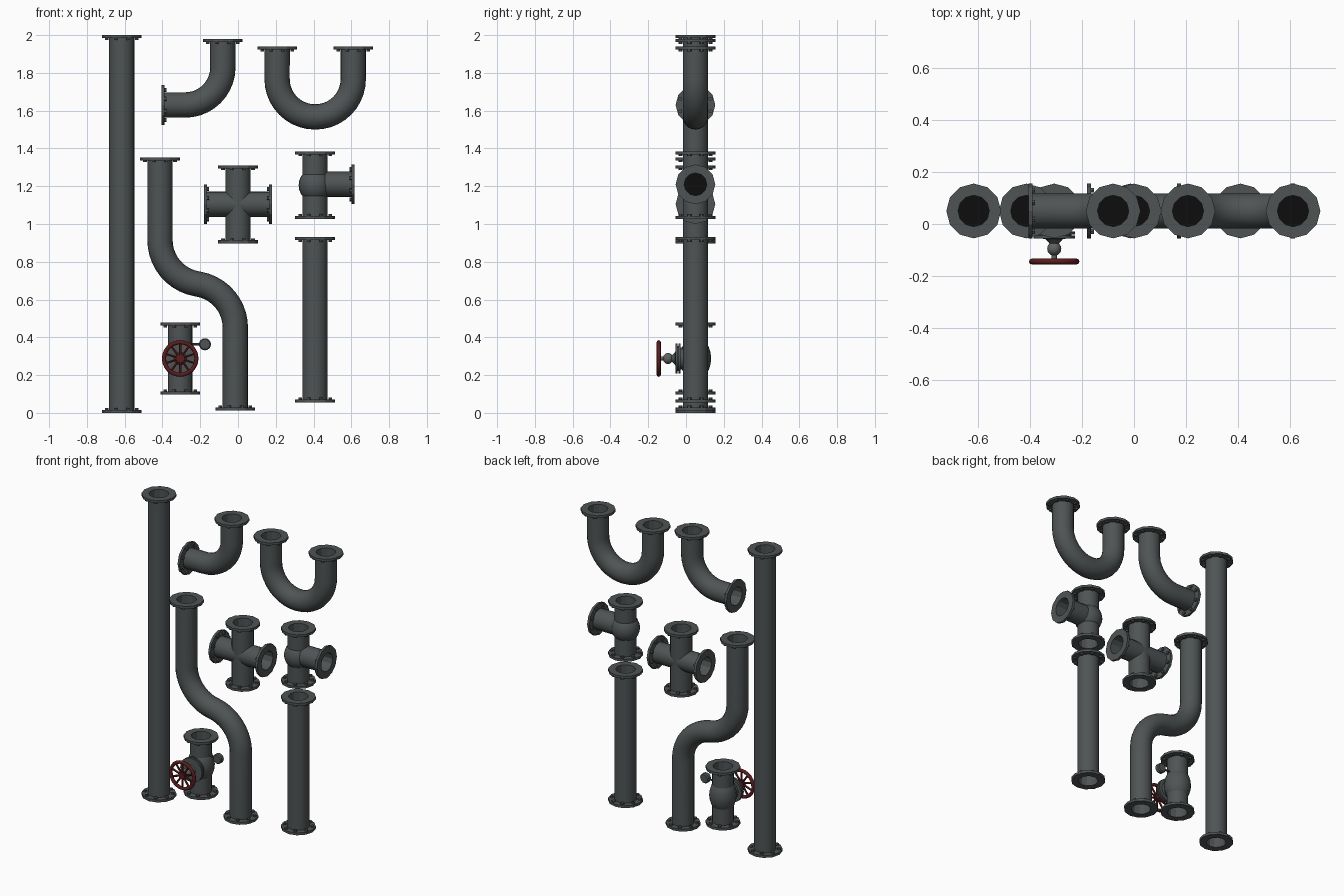
import bpy, bmesh, math
from mathutils import Vector, Matrix

if "Cube" in bpy.data.objects:
    bpy.data.objects.remove(bpy.data.objects["Cube"])

Y0 = 0.05        # all pipes lie in this plane
PIPE_R = 0.067


def material(name, rgb):
    m = bpy.data.materials.new(name)
    m.diffuse_color = (*rgb, 1)
    m.use_nodes = True
    m.node_tree.nodes["Principled BSDF"].inputs["Base Color"].default_value = m.diffuse_color
    return m


GREY = material("pipe_grey", (0.078, 0.088, 0.089))
DARK = material("bore_black", (0.004, 0.004, 0.004))
STEEL = material("stem_steel", (0.12, 0.125, 0.125))
RED = material("wheel_red", (0.105, 0.012, 0.014))


def finish(bm, name, mats, angle):
    bmesh.ops.remove_doubles(bm, verts=bm.verts, dist=1e-5)
    bmesh.ops.recalc_face_normals(bm, faces=bm.faces)
    me = bpy.data.meshes.new(name)
    bm.to_mesh(me)
    bm.free()
    for m in mats:
        me.materials.append(m)
    me.shade_smooth()
    me.set_sharp_from_angle(angle=math.radians(angle))
    ob = bpy.data.objects.new(name, me)
    bpy.context.collection.objects.link(ob)
    return ob


def frame(origin, direction):
    q = Vector(direction).to_track_quat('Z', 'Y')
    return Matrix.Translation(origin) @ q.to_matrix().to_4x4()


def skin(bm, rings, dark=()):
    n = len(rings[0])
    for i in range(len(rings) - 1):
        for k in range(n):
            j = (k + 1) % n
            f = bm.faces.new((rings[i][k], rings[i][j], rings[i + 1][j], rings[i + 1][k]))
            f.material_index = 1 if i in dark else 0


def revolve(bm, profile, mat, n, dark=()):
    rings = []
    for r, h in profile:
        rings.append([bm.verts.new(mat @ Vector((r * math.cos(2 * math.pi * k / n),
                                                 r * math.sin(2 * math.pi * k / n), h)))
                      for k in range(n)])
    skin(bm, rings, dark)


def lathe(name, profile, origin, direction, n=16, mats=(GREY,), angle=35):
    bm = bmesh.new()
    revolve(bm, profile, frame(origin, direction), n)
    return finish(bm, name, mats, angle)


def rod(name, a, b, r, mat, n=10):
    a, b = Vector(a), Vector(b)
    length = (b - a).length
    return lathe(name, [(0, 0), (r, 0), (r, length), (0, length)], a, b - a, n, (mat,), 40)


def ball(name, center, r, half, mat=GREY):
    # spheroid stretched along z
    prof = [(r * math.sin(math.pi * i / 12), -half * math.cos(math.pi * i / 12)) for i in range(13)]
    prof[0], prof[-1] = (0, -half), (0, half)
    return lathe(name, prof, center, (0, 0, 1), 20, (mat,), 45)


def flange(name, origin, inward):
    # open-mouthed plate with bore, plus a ring of bolt heads on its inner side
    bm = bmesh.new()
    m = frame(origin, inward)
    prof = [(0, 0.1), (0.06, 0.1), (0.06, 0), (0.105, 0), (0.105, 0.016),
            (0.064, 0.016), (0.064, 0.104), (0, 0.104)]
    revolve(bm, prof, m, 12, dark=(0,))
    for k in range(8):
        a = math.pi * (k + 0.5) / 4
        p = Matrix.Translation((0.086 * math.cos(a), 0.086 * math.sin(a), 0.0205))
        bmesh.ops.create_cone(bm, cap_ends=True, segments=6, radius1=0.011, radius2=0.011,
                              depth=0.011, matrix=m @ p)
    return finish(bm, name, (GREY, DARK), 25)


def fillet(pts, radius, n=10):
    out = [pts[0]]
    for a, b, c in zip(pts, pts[1:], pts[2:]):
        u, v = (a - b).normalized(), (c - b).normalized()
        ang = u.angle(v)
        center = b + (u + v).normalized() * (radius / math.sin(ang / 2))
        e1 = (b + u * (radius / math.tan(ang / 2)) - center).normalized()
        for k in range(n + 1):
            th = (math.pi - ang) * k / n
            out.append(center + radius * (e1 * math.cos(th) - u * math.sin(th)))
    return out + [pts[-1]]


def pipe(name, xz, bend=0.0, r=PIPE_R, ends=(True, True), n=20):
    # tube swept along a filleted path, with a flange on each chosen end
    pts = [Vector((x, Y0, z)) for x, z in xz]
    d0, d1 = (pts[1] - pts[0]).normalized(), (pts[-2] - pts[-1]).normalized()
    if ends[0]:
        flange(name + "_flange_a", pts[0], d0)
    if ends[1]:
        flange(name + "_flange_b", pts[-1], d1)
    pts[0] = pts[0] + d0 * 0.01
    pts[-1] = pts[-1] + d1 * 0.01
    path = fillet(pts, bend) if bend else pts
    bm = bmesh.new()
    side = Vector((0, 1, 0))
    rings = []
    for i, p in enumerate(path):
        t = Vector((0, 0, 0))
        if i > 0:
            t += (p - path[i - 1]).normalized()
        if i < len(path) - 1:
            t += (path[i + 1] - p).normalized()
        nrm = side.cross(t.normalized())
        rings.append([bm.verts.new(p + r * (nrm * math.cos(2 * math.pi * k / n)
                                            + side * math.sin(2 * math.pi * k / n)))
                      for k in range(n)])
    skin(bm, rings)
    return finish(bm, name, (GREY,), 35)


# straight pipes
pipe("long_pipe", [(-0.615, 0), (-0.615, 2.0)])
pipe("short_pipe", [(0.408, 0.056), (0.408, 0.93)])

# bent pipes
pipe("elbow_pipe", [(-0.405, 1.63), (-0.08, 1.63), (-0.08, 1.98)], 0.2)
pipe("u_bend_pipe", [(0.207, 1.94), (0.207, 1.567), (0.61, 1.567), (0.61, 1.94)], 0.2)
pipe("s_bend_pipe", [(-0.413, 1.353), (-0.413, 0.72), (-0.014, 0.645), (-0.014, 0.013)], 0.235)

# four-way cross
pipe("cross_vertical", [(0, 0.898), (0, 1.311)])
pipe("cross_horizontal", [(-0.18, 1.105), (0.18, 1.105)])

# tee with a swollen body
pipe("tee_body", [(0.408, 1.026), (0.408, 1.385)])
pipe("tee_branch", [(0.408, 1.21), (0.617, 1.21)], ends=(False, True))
ball("tee_bulge", (0.408, Y0, 1.205), 0.087, 0.09)

# valve body
VX, VZ = -0.306, 0.288
pipe("valve_body", [(VX, 0.098), (VX, 0.479)], r=0.065)
ball("valve_bulge", (VX, Y0, VZ), 0.083, 0.115)

# bonnet: neck, two plates with a gap, tapered gland (heights run towards the front)
lathe("valve_bonnet", [(0, 0), (0.058, 0), (0.058, 0.079), (0.08, 0.079), (0.08, 0.09),
                       (0.066, 0.09), (0.066, 0.095), (0.08, 0.095), (0.08, 0.105),
                       (0.034, 0.107), (0.02, 0.122), (0.016, 0.135), (0, 0.135)],
      (VX, Y0, VZ), (0, -1, 0), 16, (GREY,), 25)
ball("stem_joint", (VX, -0.095, VZ), 0.027, 0.029, STEEL)
rod("valve_stem", (VX, -0.07, VZ), (VX, -0.15, VZ), 0.011, STEEL)

# handwheel: rim, hub and ten spokes
WY = -0.144
rim = []
for i in range(9):
    a = 2 * math.pi * i / 8
    rim.append((0.086 + 0.011 * math.cos(a), 0.011 * math.sin(a)))
lathe("wheel_rim", rim, (VX, WY, VZ), (0, -1, 0), 24, (RED,), 50)
rod("wheel_hub", (VX, -0.132, VZ), (VX, -0.155, VZ), 0.022, RED, 12)
for k in range(10):
    a = 2 * math.pi * (k + 0.5) / 10
    d = Vector((math.cos(a), 0, math.sin(a)))
    c = Vector((VX, WY, VZ))
    rod("wheel_spoke", c + d * 0.015, c + d * 0.084, 0.0065, RED, 6)

# side gauge on a thin tube
rod("gauge_tube", (VX + 0.04, Y0, 0.363), (-0.19, Y0, 0.363), 0.006, GREY, 8)
lathe("gauge", [(0, -0.017), (0.026, -0.017), (0.032, -0.011), (0.032, 0.011),
                (0.026, 0.017), (0, 0.017)], (-0.175, Y0 - 0.005, 0.363), (0, -1, 0), 16)
